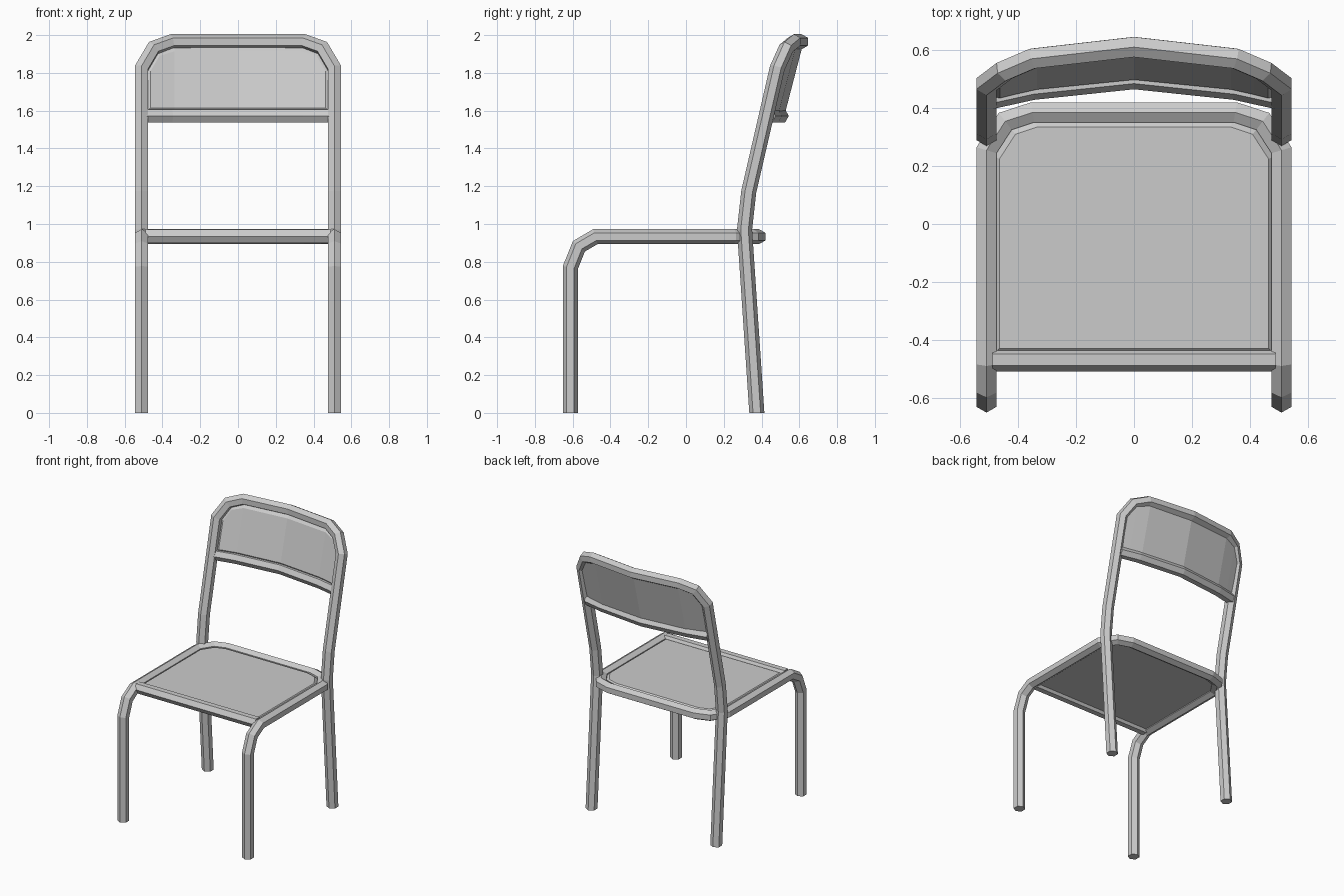
import bpy, bmesh, math
from mathutils import Vector

if "Cube" in bpy.data.objects:
    bpy.data.objects.remove(bpy.data.objects["Cube"])

R = 0.04  # tube radius (hexagonal)


def finish(name, bm):
    """Turn a half model (x >= 0) into a mirrored object."""
    bmesh.ops.recalc_face_normals(bm, faces=bm.faces[:])
    me = bpy.data.meshes.new(name)
    bm.to_mesh(me)
    bm.free()
    ob = bpy.data.objects.new(name, me)
    bpy.context.collection.objects.link(ob)
    m = ob.modifiers.new("mirror", 'MIRROR')
    m.use_axis[0] = True
    m.merge_threshold = 0.0005
    return ob


def tube(name, path, u, w):
    """Mitred hex tube along a half path that ends on x = 0; u is the corner direction."""
    pts = [Vector(p) for p in path]
    u, w = Vector(u), Vector(w)
    ring = [pts[0] + R * (math.cos(a) * u + math.sin(a) * w)
            for a in (i * math.pi / 3 for i in range(6))]
    bm = bmesh.new()
    prev = [bm.verts.new(v) for v in ring]
    bm.faces.new(prev)
    dirs = [(b - a).normalized() for a, b in zip(pts, pts[1:])]
    for i, d in enumerate(dirs):
        n = d + dirs[i + 1] if i + 1 < len(dirs) else Vector((1, 0, 0))
        ring = [v + d * ((pts[i + 1] - v).dot(n) / d.dot(n)) for v in ring]
        cur = [bm.verts.new(v) for v in ring]
        for k in range(6):
            j = (k + 1) % 6
            bm.faces.new((prev[k], prev[j], cur[j], cur[k]))
        prev = cur
    return finish(name, bm)


def panel(name, layers, place):
    """Slab from layers of (columns, depth); a column is (x, low, high)."""
    bm = bmesh.new()
    rings = []
    for cols, depth in layers:
        lo = [bm.verts.new(place(x, a, depth)) for x, a, b in cols]
        hi = [bm.verts.new(place(x, b, depth)) for x, a, b in cols]
        rings.append((lo, hi))
    for lo, hi in (rings[0], rings[-1]):
        for i in range(len(lo) - 1):
            bm.faces.new((lo[i], lo[i + 1], hi[i + 1], hi[i]))
    loops = [lo + hi[::-1] for lo, hi in rings]
    for a, b in zip(loops, loops[1:]):
        for i in range(len(a) - 1):
            bm.faces.new((a[i], a[i + 1], b[i + 1], b[i]))
    return finish(name, bm)


X, Y, Z = (1, 0, 0), (0, 1, 0), (0, 0, 1)

# front legs running into the seat frame
tube("front_legs_and_seat_frame",
     [(.51, -.612, 0), (.51, -.612, .77), (.51, -.567, .882), (.51, -.48, .933),
      (.51, .255, .933), (.445, .355, .933), (.35, .386, .933), (0, .386, .933)], Y, X)

# back legs running into the backrest frame
tube("back_legs_and_backrest_frame",
     [(.51, .375, 0), (.51, .31, .97), (.51, .332, 1.17), (.51, .483, 1.825),
      (.448, .53, 1.93), (.35, .572, 1.965), (0, .612, 1.965)], Y, X)

# cross bars
tube("seat_front_bar", [(.49, -.47, .935), (0, -.47, .935)], Y, Z)
tube("backrest_lower_rail",
     [(.5, .435, 1.572), (.35, .468, 1.572), (0, .505, 1.572)], Y, Z)

# seat panel with bevelled top edge
seat_out = [(0, -.45, .36), (.34, -.45, .36), (.425, -.45, .33), (.485, -.45, .235)]
seat_in = [(0, -.43, .335), (.335, -.43, .335), (.41, -.43, .31), (.465, -.43, .225)]
panel("seat", [(seat_out, .92), (seat_out, .935), (seat_in, .955)],
      lambda x, y, z: (x, y, z))


# curved, leaning backrest panel with bevelled front edge
def back_place(x, z, depth):
    knots = [(0, .505), (.35, .47), (.5, .432)]
    (x0, y0), (x1, y1) = knots[:2] if x < .35 else knots[1:]
    y = y0 + (y1 - y0) * (x - x0) / (x1 - x0)
    return (x, y + .26 * (z - 1.57) + depth, z)


back_out = [(0, 1.59, 1.94), (.34, 1.59, 1.94), (.435, 1.59, 1.91), (.49, 1.59, 1.82)]
back_in = [(0, 1.615, 1.915), (.335, 1.615, 1.915), (.415, 1.615, 1.89), (.463, 1.615, 1.81)]
panel("backrest", [(back_out, .015), (back_out, 0), (back_in, -.018)], back_place)
